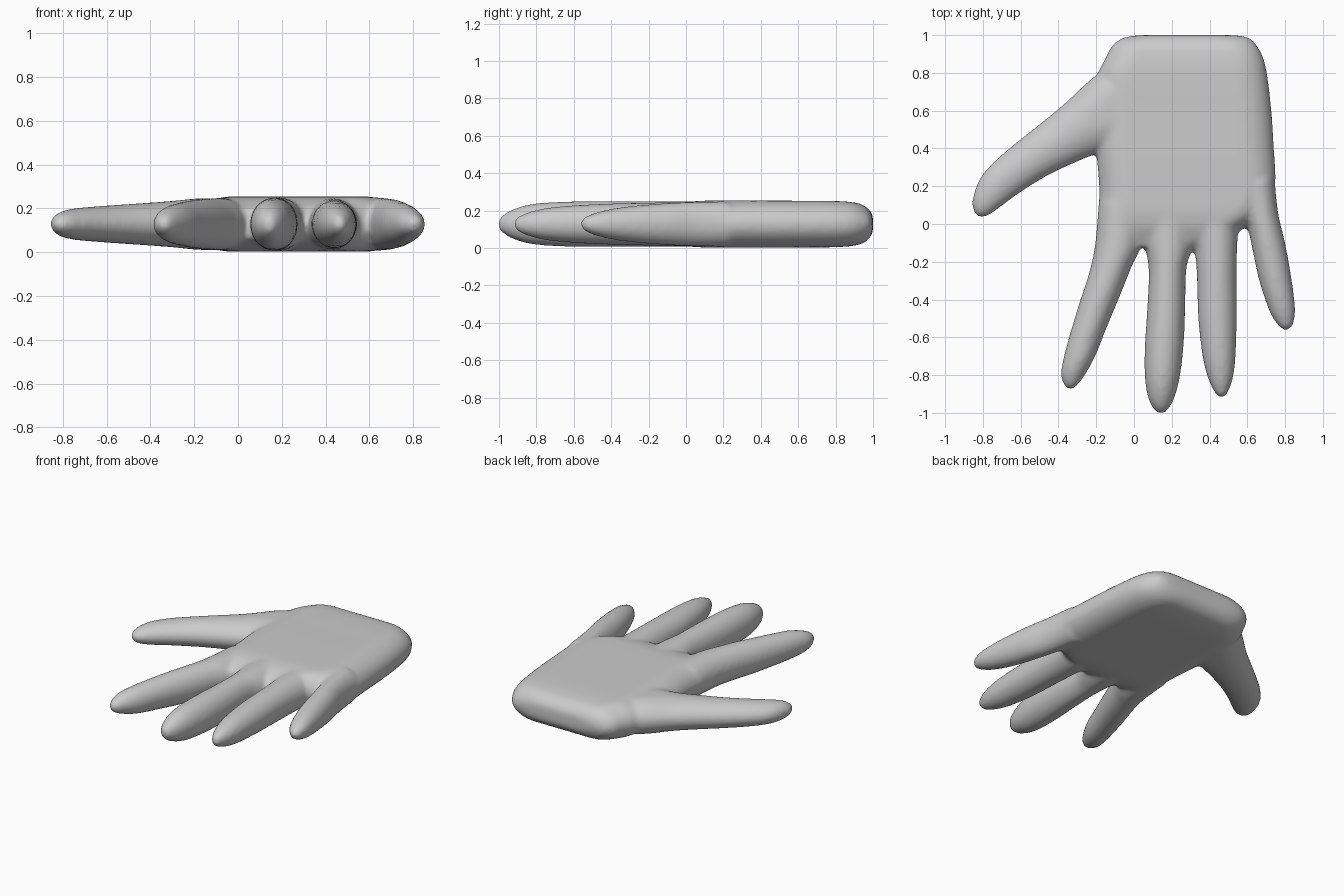
import bpy, bmesh, math

MID_Z = 0.128      # height of the hand's middle plane
SIDES = 40         # points round each cross-section
STEPS = 5          # extra sections between the given ones


def spline(a, b, c, d, t):
    """Smooth blend from b to c."""
    return [0.5 * (2 * q + (r - p) * t + (2 * p - 5 * q + 4 * r - s) * t * t
                   + (3 * q - p - 3 * r + s) * t ** 3)
            for p, q, r, s in zip(a, b, c, d)]


def loft(bm, sections, edge=0.17):
    """Closed tube through sections (x1, y1, x2, y2, half thickness)."""
    n = len(sections)
    rows = []
    for i in range(n - 1):
        a, b = sections[max(i - 1, 0)], sections[i]
        c, d = sections[i + 1], sections[min(i + 2, n - 1)]
        rows += [spline(a, b, c, d, k / STEPS) for k in range(STEPS)]
    rows.append(sections[-1])
    rings = []
    for x1, y1, x2, y2, h in rows:
        w = math.hypot(x2 - x1, y2 - y1) / 2
        r = min(w, edge)
        ux, uy = (x2 - x1) / (2 * w), (y2 - y1) / (2 * w)
        ring = []
        for k in range(SIDES):
            ang = math.tau * (k + 0.5) / SIDES
            c = math.cos(ang)
            off = math.copysign(w - r, c) + r * c
            ring.append(bm.verts.new(((x1 + x2) / 2 + ux * off,
                                      (y1 + y2) / 2 + uy * off,
                                      MID_Z + h * math.sin(ang))))
        rings.append(ring)
    for p, q in zip(rings, rings[1:]):
        for k in range(SIDES):
            m = (k + 1) % SIDES
            bm.faces.new((p[k], p[m], q[m], q[k]))
    bm.faces.new(rings[0])
    bm.faces.new(rings[-1][::-1])


bm = bmesh.new()

# palm, from the wrist to the knuckles
loft(bm, [(0.02, 1.0, 0.54, 1.0, 0.035), (-0.06, 0.985, 0.61, 0.985, 0.07),
          (-0.115, 0.945, 0.65, 0.945, 0.103), (-0.15, 0.88, 0.685, 0.88, 0.118),
          (-0.195, 0.78, 0.707, 0.78, 0.124), (-0.20, 0.60, 0.728, 0.60, 0.125),
          (-0.20, 0.40, 0.741, 0.40, 0.126), (-0.185, 0.20, 0.748, 0.20, 0.126),
          (-0.187, 0.07, 0.70, 0.07, 0.124), (-0.19, -0.01, 0.60, -0.01, 0.112),
          (-0.19, -0.07, 0.50, -0.07, 0.09), (-0.17, -0.12, 0.34, -0.13, 0.065)])

# thumb
loft(bm, [(-0.05, 0.88, 0.08, 0.45, 0.115), (-0.20, 0.79, -0.12, 0.39, 0.118),
          (-0.40, 0.61, -0.24, 0.355, 0.104), (-0.60, 0.45, -0.44, 0.265, 0.09),
          (-0.73, 0.34, -0.59, 0.175, 0.08), (-0.81, 0.25, -0.70, 0.095, 0.07),
          (-0.848, 0.16, -0.76, 0.052, 0.055), (-0.856, 0.10, -0.80, 0.036, 0.035),
          (-0.845, 0.055, -0.83, 0.04, 0.01)])

# index finger
loft(bm, [(-0.187, 0.12, 0.07, 0.08, 0.12), (-0.205, -0.10, 0.035, -0.12, 0.12),
          (-0.235, -0.25, -0.01, -0.22, 0.118), (-0.29, -0.42, -0.07, -0.37, 0.113),
          (-0.35, -0.62, -0.145, -0.55, 0.10), (-0.382, -0.75, -0.205, -0.70, 0.085),
          (-0.386, -0.81, -0.26, -0.80, 0.062), (-0.366, -0.86, -0.30, -0.855, 0.035),
          (-0.345, -0.874, -0.325, -0.874, 0.01)])

# middle finger
loft(bm, [(0.03, 0.10, 0.32, 0.10, 0.122), (0.06, -0.12, 0.305, -0.12, 0.122),
          (0.078, -0.25, 0.277, -0.24, 0.122), (0.07, -0.45, 0.271, -0.45, 0.122),
          (0.057, -0.65, 0.262, -0.65, 0.12), (0.058, -0.82, 0.241, -0.82, 0.108),
          (0.078, -0.93, 0.21, -0.93, 0.077), (0.11, -0.988, 0.175, -0.988, 0.04),
          (0.135, -1.004, 0.15, -1.004, 0.01)])

# ring finger
loft(bm, [(0.29, 0.12, 0.56, 0.12, 0.12), (0.32, -0.10, 0.548, -0.08, 0.117),
          (0.333, -0.28, 0.543, -0.28, 0.113), (0.34, -0.50, 0.544, -0.50, 0.106),
          (0.363, -0.70, 0.538, -0.70, 0.092), (0.393, -0.82, 0.523, -0.82, 0.07),
          (0.43, -0.897, 0.495, -0.897, 0.04), (0.455, -0.919, 0.475, -0.919, 0.01)])

# little finger
loft(bm, [(0.54, 0.20, 0.745, 0.24, 0.122), (0.60, -0.01, 0.763, 0.06, 0.118),
          (0.63, -0.15, 0.80, -0.10, 0.111), (0.66, -0.29, 0.831, -0.27, 0.098),
          (0.694, -0.40, 0.848, -0.39, 0.082), (0.73, -0.49, 0.854, -0.47, 0.062),
          (0.77, -0.545, 0.84, -0.54, 0.036), (0.795, -0.562, 0.81, -0.562, 0.01)])

bmesh.ops.recalc_face_normals(bm, faces=bm.faces)
mesh = bpy.data.meshes.new("hand")
bm.to_mesh(mesh)
bm.free()
hand = bpy.data.objects.new("hand", mesh)
bpy.context.collection.objects.link(hand)

skin = bpy.data.materials.new("light grey")
skin.diffuse_color = (0.6, 0.6, 0.6, 1)
mesh.materials.append(skin)

# fuse palm and fingers into one skin with soft webs
fuse = hand.modifiers.new("fuse", 'REMESH')
fuse.mode = 'VOXEL'
fuse.voxel_size = 0.014
fuse.use_smooth_shade = True
soften = hand.modifiers.new("soften", 'SMOOTH')
soften.factor = 0.5
soften.iterations = 8
